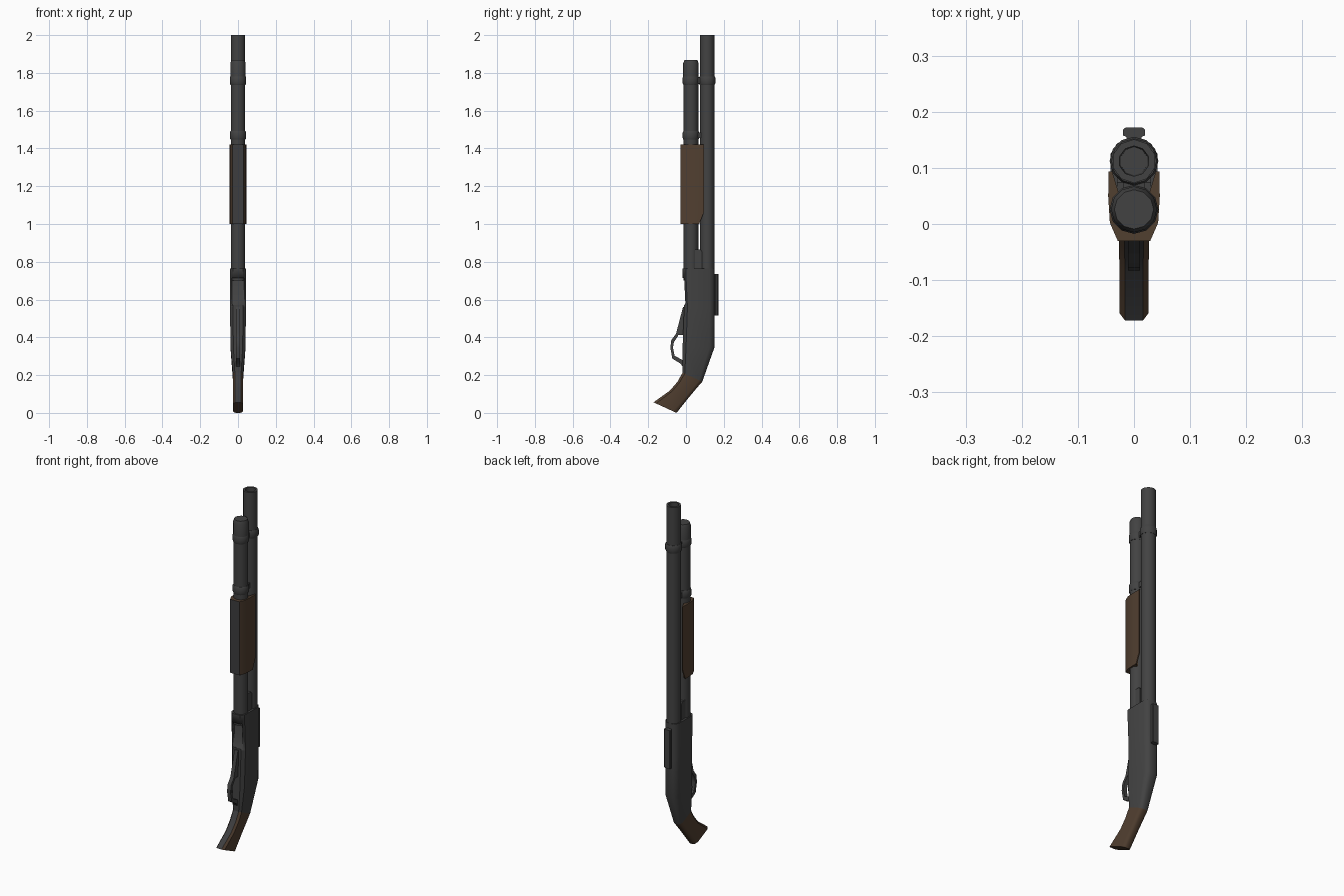
import bpy, bmesh, math
from mathutils import Vector

if "Cube" in bpy.data.objects:
    bpy.data.objects.remove(bpy.data.objects["Cube"])


def material(name, rgb):
    m = bpy.data.materials.new(name)
    m.diffuse_color = (*rgb, 1)
    m.use_nodes = True
    m.node_tree.nodes["Principled BSDF"].inputs["Base Color"].default_value = m.diffuse_color
    return m


STEEL = material("dark_steel", (0.055, 0.055, 0.055))
WOOD = material("brown_wood", (0.083, 0.050, 0.030))
GRIP = material("dark_grip", (0.047, 0.047, 0.049))


def finish(name, bm, mats, angle=40):
    bmesh.ops.recalc_face_normals(bm, faces=bm.faces)
    me = bpy.data.meshes.new(name)
    bm.to_mesh(me)
    bm.free()
    ob = bpy.data.objects.new(name, me)
    bpy.context.collection.objects.link(ob)
    for m in mats:
        me.materials.append(m)
    if len(mats) > 1:  # second colour on faces turned to the front
        for p in me.polygons:
            p.material_index = int(p.normal.y < -0.45 and abs(p.normal.x) < 0.5)
    bpy.ops.object.select_all(action='DESELECT')
    ob.select_set(True)
    bpy.context.view_layer.objects.active = ob
    bpy.ops.object.shade_smooth_by_angle(angle=math.radians(angle))
    return ob


def loft(name, rings, mats, angle=40):
    """Skin closed rings of equal point count and cap both ends."""
    bm = bmesh.new()
    vs = [[bm.verts.new(p) for p in r] for r in rings]
    n = len(rings[0])
    for a, b in zip(vs, vs[1:]):
        for i in range(n):
            j = (i + 1) % n
            bm.faces.new((a[i], a[j], b[j], b[i]))
    bm.faces.new(vs[0])
    bm.faces.new(vs[-1])
    return finish(name, bm, mats, angle)


def tube(name, cy, profile, sides=10):
    """Turned part about a vertical axis at y = cy; profile of (radius, z)."""
    def ring(r, z):
        return [(r * math.cos(a), cy + r * math.sin(a), z) for a in
                (math.pi / 2 + i * math.tau / sides for i in range(sides))]
    return loft(name, [ring(r, z) for r, z in profile], [STEEL])


def slab(name, yz, w, mats=(STEEL,)):
    """Side profile in y, z extruded across x."""
    return loft(name, [[(x, y, z) for y, z in yz] for x in (-w, w)], list(mats), 30)


def station(f, b, w):
    """Chamfered cross-section between a front and a back point."""
    f, b = Vector(f), Vector(b)
    half = [(0, .62), (.11, 1), (.84, 1), (.96, .72), (1, .4)]
    pts = half + half[::-1]
    return [((w if i < 5 else -w) * k, *f.lerp(b, t)) for i, (t, k) in enumerate(pts)]


BARREL_Y, MAG_Y = 0.112, 0.026

# barrel with open bore, and magazine tube with cap
tube("barrel", BARREL_Y, [(.039, .72), (.039, 2.0), (.027, 2.0), (.025, 1.85)])
tube("magazine_tube", MAG_Y, [(.039, .70), (.039, 1.78)])
tube("magazine_cap", MAG_Y, [(.041, 1.77), (.041, 1.85), (.035, 1.867)], 12)

# bands that clamp the tubes
BAND = [(.040, 0), (.0435, .008), (.0435, .037), (.040, .045)]
for name, cy, z in (("barrel_band", BARREL_Y, 1.737), ("front_magazine_band", MAG_Y, 1.737),
                    ("rear_magazine_band", MAG_Y, 1.447)):
    tube(name, cy, [(r, z + h) for r, h in BAND], 12)
for name, z in (("front_band_bridge", 1.745), ("rear_band_bridge", 1.455)):
    slab(name, [(.03, z), (.1, z), (.1, z + .03), (.03, z + .03)], .02)

# sliding pump grip: U-shaped section with the rear lower corner cut away
half = [(.029, -.03), (.043, .002), (.046, .05), (.045, .094), (.039, .094), (.028, .058)]
section = half + [(-x, y) for x, y in half[::-1]]
rings = []
for z in (1.0, 1.06, 1.42):
    rings.append([(x, min(y, .070) if z == 1.0 else y, z) for x, y in section])
loft("pump_grip", rings, [WOOD, GRIP], 35)

# action bar between the tubes
slab("action_bar", [(.048, .74), (.084, .74), (.084, .855), (.074, .866), (.048, .866)], .030)

# receiver, with loading port cut in the front
receiver = loft("receiver", [
    station((-.018, .765), (.150, .765), .042),
    station((-.018, .715), (.150, .715), .042),
    station((-.010, .56), (.150, .56), .042),
    station((-.018, .35), (.150, .345), .040),
    station((-.018, .213), (.086, .165), .027)], [STEEL], 35)
cutter = slab("loading_port_cutter", [(-.06, .715), (.022, .715), (.012, .62), (-.008, .57), (-.06, .57)], .033)
cutter.hide_render = True
cutter.hide_set(True)
cut = receiver.modifiers.new("loading_port", 'BOOLEAN')
cut.operation = 'DIFFERENCE'
cut.object = cutter
cut.solver = 'EXACT'

# cut-down wooden stock
loft("stock", [
    station((-.018, .213), (.086, .165), .027),
    station((-.045, .165), (.052, .126), .027),
    station((-.085, .118), (.012, .078), .026),
    station((-.172, .056), (-.050, .0), .026)], [WOOD, GRIP], 35)

# trigger guard: solid wedge above, open bow below
slab("trigger_guard_wedge", [(.0, .56), (-.016, .56), (-.055, .41), (.0, .415)], .011)
outer = [(-.052, .42), (-.078, .385), (-.083, .345), (-.072, .287), (-.03, .262), (-.012, .238)]
inner = [(-.040, .41), (-.064, .375), (-.069, .345), (-.060, .302), (-.022, .282), (-.008, .275)]
loft("trigger_guard_bow", [[(-.011, *o), (.011, *o), (.011, *i), (-.011, *i)]
                           for o, i in zip(outer, inner)], [STEEL], 30)

# rear sight rail: narrow neck with a wider chamfered top
half = [(.013, .145), (.013, .155), (.020, .158), (.020, .168), (.015, .172)]
section = half + [(-x, y) for x, y in half[::-1]]
loft("sight_rail", [[(x, y, z) for x, y in section] for z in (.515, .735)], [STEEL], 30)
